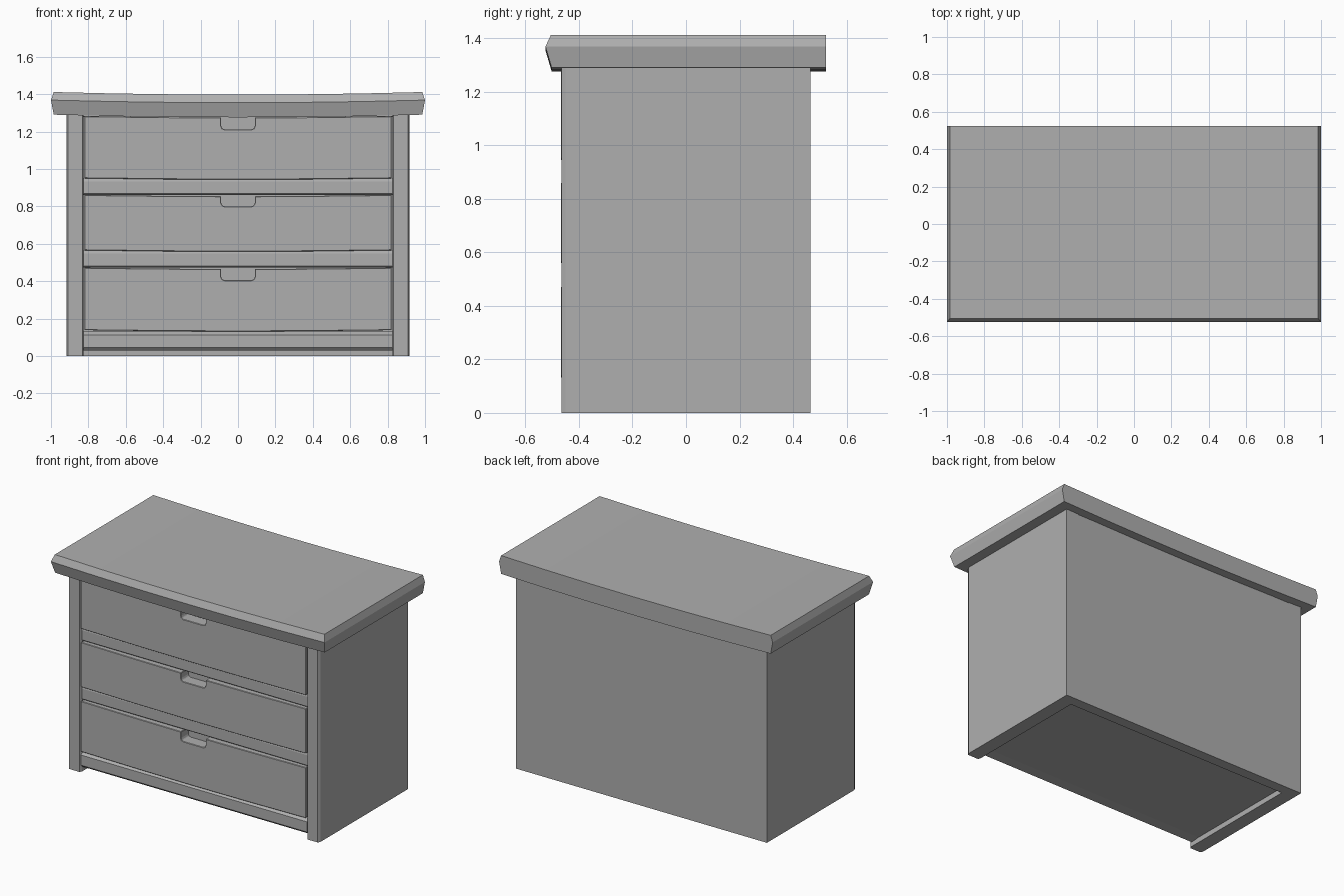
import bpy, bmesh

if "Cube" in bpy.data.objects:
    bpy.data.objects.remove(bpy.data.objects["Cube"])

# Dark grey used on every part
grey = bpy.data.materials.new("dark_grey")
grey.diffuse_color = (0.43, 0.43, 0.43, 1)
grey.use_nodes = True
grey.node_tree.nodes["Principled BSDF"].inputs["Base Color"].default_value = grey.diffuse_color


def make_object(name, bm, bevel=0.0):
    bmesh.ops.recalc_face_normals(bm, faces=bm.faces)
    mesh = bpy.data.meshes.new(name)
    bm.to_mesh(mesh)
    bm.free()
    mesh.materials.append(grey)
    ob = bpy.data.objects.new(name, mesh)
    bpy.context.collection.objects.link(ob)
    if bevel:
        mod = ob.modifiers.new("edge_bevel", 'BEVEL')
        mod.width = bevel
        mod.segments = 1
        mod.limit_method = 'ANGLE'
    return ob


def prism(name, pts, to3d, a, b, bevel=0.0):
    """Extrude a 2D outline between offsets a and b."""
    bm = bmesh.new()
    lo = [bm.verts.new(to3d(p, a)) for p in pts]
    hi = [bm.verts.new(to3d(p, b)) for p in pts]
    bm.faces.new(lo)
    bm.faces.new(hi)
    n = len(pts)
    for i in range(n):
        j = (i + 1) % n
        bm.faces.new((lo[i], lo[j], hi[j], hi[i]))
    return make_object(name, bm, bevel)


def front(p, d):      # outline in x, z
    return (p[0], d, p[1])


def side(p, d):       # outline in y, z
    return (d, p[0], p[1])


def plan(p, d):       # outline in x, y
    return (p[0], p[1], d)


def box(name, x0, x1, y0, y1, z0, z1):
    return prism(name, [(x0, y0), (x1, y0), (x1, y1), (x0, y1)], plan, z0, z1)


# Side panels with chamfered front corners
for label, s in (("left", -1), ("right", 1)):
    outline = [(0.832, -0.465), (0.908, -0.465), (0.917, -0.45), (0.917, 0.465),
               (0.825, 0.465), (0.825, -0.45)]
    prism(label + "_side_panel", [(s * x, y) for x, y in outline], plan, 0, 1.293)

# Back panel, bottom board and the inner body behind the drawers
box("back_panel", -0.826, 0.826, 0.395, 0.465, 0, 1.283)
box("inner_body", -0.826, 0.826, -0.39, 0.396, 0.035, 1.28)

# Base rail with sloped upper and lower lips
prism("base_rail", [(-0.38, 0.035), (-0.445, 0.03), (-0.46, 0.045), (-0.46, 0.112),
                    (-0.435, 0.132), (-0.38, 0.132)], side, -0.826, 0.826)

# Recessed rails between the drawers, with chamfered edges
for name, z0, z1 in (("lower_rail", 0.472, 0.565), ("upper_rail", 0.861, 0.951)):
    prism(name, [(-0.38, z0), (-0.44, z0), (-0.45, z0 + 0.008), (-0.45, z1 - 0.018),
                 (-0.445, z1), (-0.38, z1)], side, -0.826, 0.826)


# Drawer fronts: slightly sagging edges, finger notch cut in the top
def drawer(name, z0, z1, notch_z):
    w, h, c, sag = 0.822, 0.09, 0.018, 0.007
    pts = [(-w, z0), (-0.4, z0 - sag * 0.75), (0, z0 - sag),
           (0.4, z0 - sag * 0.75), (w, z0), (w, z1), (0.4, z1 - sag * 0.75),
           (h, z1 - sag), (h, notch_z + c), (h - 0.005, notch_z + 0.005), (h - c, notch_z),
           (c - h, notch_z), (0.005 - h, notch_z + 0.005), (-h, notch_z + c),
           (-h, z1 - sag), (-0.4, z1 - sag * 0.75), (-w, z1)]
    prism(name, pts, front, -0.467, -0.385, 0.003)


drawer("bottom_drawer", 0.138, 0.472, 0.405)
drawer("middle_drawer", 0.565, 0.861, 0.80)
drawer("top_drawer", 0.95, 1.282, 1.212)

# Worktop: bevelled slab lofted along x, sagging toward the middle
levels = [(0.985, -0.502, 1.29), (1.0, -0.525, 1.368), (0.985, -0.505, 1.411)]
section = levels + [(x, 0.523, z) for x, y, z in reversed(levels)]
bm = bmesh.new()
rings = []
steps = 6
for i in range(steps + 1):
    t = -1 + 2 * i / steps
    rings.append([bm.verts.new((t * x, y, z - 0.014 * (1 - t * t))) for x, y, z in section])
for a, b in zip(rings, rings[1:]):
    for k in range(6):
        m = (k + 1) % 6
        bm.faces.new((a[k], a[m], b[m], b[k]))
for r in (rings[0], rings[-1]):
    bm.faces.new((r[0], r[1], r[4], r[5]))
    bm.faces.new((r[1], r[2], r[3], r[4]))
make_object("worktop", bm)
